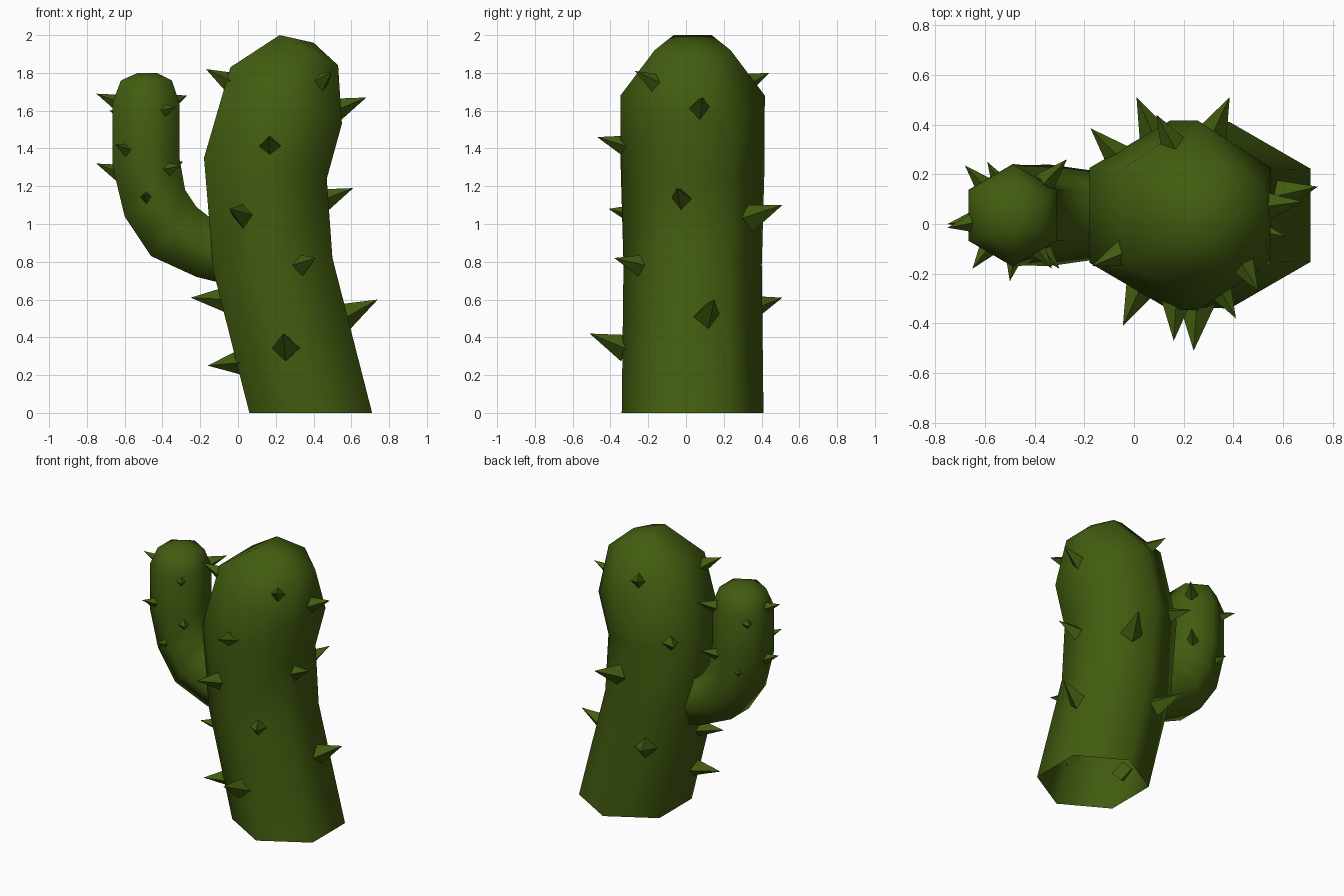
import bpy, bmesh, math
from mathutils import Vector

cube = bpy.data.objects.get("Cube")
if cube:
    bpy.data.objects.remove(cube, do_unlink=True)

MID_Y = 0.035

green = bpy.data.materials.new("cactus green")
green.use_nodes = True
color = (0.055, 0.108, 0.005, 1)
green.diffuse_color = color
bsdf = green.node_tree.nodes["Principled BSDF"]
bsdf.inputs["Base Color"].default_value = color
bsdf.inputs["Roughness"].default_value = 0.9


def finish(name, bm, smooth):
    bmesh.ops.recalc_face_normals(bm, faces=bm.faces)
    mesh = bpy.data.meshes.new(name)
    for f in bm.faces:
        f.smooth = smooth
    bm.to_mesh(mesh)
    bm.free()
    mesh.materials.append(green)
    obj = bpy.data.objects.new(name, mesh)
    bpy.context.collection.objects.link(obj)
    return obj


def hex_tube(name, sections, apex):
    """Six-sided tube; each section is (left x, left z, right x, right z)."""
    bm = bmesh.new()
    rings = []
    for lx, lz, rx, rz in sections:
        mid = Vector(((lx + rx) / 2, MID_Y, (lz + rz) / 2))
        half = Vector(((rx - lx) / 2, 0, (rz - lz) / 2))
        radius = half.length / math.cos(math.pi / 6)
        ring = []
        for k in range(6):
            a = math.radians(30 + 60 * k)
            side = half.normalized() * radius * math.cos(a)
            ring.append(bm.verts.new(mid + side + Vector((0, radius * math.sin(a), 0))))
        rings.append(ring)
    for low, high in zip(rings, rings[1:]):
        for k in range(6):
            n = (k + 1) % 6
            bm.faces.new((low[k], low[n], high[n], high[k]))
    tip = bm.verts.new((apex[0], MID_Y, apex[1]))
    for k in range(6):
        bm.faces.new((rings[-1][k], rings[-1][(k + 1) % 6], tip))
    return finish(name, bm, True)


def axis_x(sections, z):
    """Centre line x at height z."""
    pts = [((a + c) / 2, (b + d) / 2) for a, b, c, d in sections]
    for (x0, z0), (x1, z1) in zip(pts, pts[1:]):
        if z0 <= z <= z1:
            return x0 + (x1 - x0) * (z - z0) / (z1 - z0)
    return pts[-1][0]


def spines(name, sections, tips, radius, length):
    """Four-sided thorns; each entry is the tip and the drop towards the root."""
    bm = bmesh.new()
    for x, y, z, drop in tips:
        tip = Vector((x, y, z))
        inward = Vector((axis_x(sections, z) - x, MID_Y - y, 0)).normalized()
        inward = (inward + Vector((0, 0, -drop))).normalized()
        root = tip + inward * length
        u = inward.cross(Vector((0, 0, 1))).normalized()
        v = u.cross(inward)
        base = [bm.verts.new(root + p * radius) for p in (u, v, -u, -v)]
        top = bm.verts.new(tip)
        bm.faces.new(base)
        for k in range(4):
            bm.faces.new((base[k], base[(k + 1) % 4], top))
    return finish(name, bm, False)


# Trunk, open underneath
trunk = [
    (0.06, 0, 0.71, 0),
    (-0.13, 0.75, 0.50, 0.82),
    (-0.18, 1.35, 0.47, 1.24),
    (-0.04, 1.83, 0.55, 1.53),
    (0.22, 2.0, 0.53, 1.84),
]
hex_tube("trunk", trunk, (0.40, 1.96))

# Bent side arm, starting inside the trunk
arm = [
    (-0.02, 0.67, -0.02, 0.99),
    (-0.22, 0.72, -0.13, 1.02),
    (-0.46, 0.83, -0.22, 1.09),
    (-0.60, 1.04, -0.28, 1.18),
    (-0.665, 1.31, -0.31, 1.35),
    (-0.665, 1.64, -0.31, 1.64),
    (-0.62, 1.76, -0.35, 1.76),
    (-0.53, 1.80, -0.43, 1.80),
]
hex_tube("arm", arm, (-0.48, 1.80))

# Thorns on the trunk
spines("trunk_spines", trunk, [
    (-0.17, -0.17, 1.82, 0.5), (-0.25, -0.08, 0.61, 0.05), (-0.16, -0.17, 0.25, -0.1),
    (0.68, 0.09, 1.67, 0.4), (0.61, -0.05, 1.19, 0.4), (0.74, 0.15, 0.60, 0.5),
    (0.50, -0.27, 1.81, 0.5), (0.16, -0.47, 1.46, 0.3), (-0.045, -0.41, 1.08, 0.2),
    (0.41, -0.38, 0.82, 0.25), (0.24, -0.51, 0.42, 0.4), (0.09, 0.44, 1.80, 0.4),
    (0.385, 0.51, 1.10, 0.35), (0.01, 0.51, 0.61, 0.3), (-0.175, 0.385, 1.37, 0.2),
], 0.075, 0.21)

# Thorns on the arm
spines("arm_spines", arm, [
    (-0.75, -0.015, 1.69, 0.4), (-0.27, 0.26, 1.68, 0.3), (-0.75, 0.0, 1.32, 0.4),
    (-0.29, 0.25, 1.33, 0.3), (-0.65, -0.18, 1.42, 0.3), (-0.68, 0.235, 1.60, 0.2),
    (-0.59, 0.25, 1.23, 0.2), (-0.33, -0.18, 1.62, 0.2), (-0.50, -0.23, 1.16, 0.2),
    (-0.30, -0.18, 1.31, 0.2),
], 0.045, 0.13)
